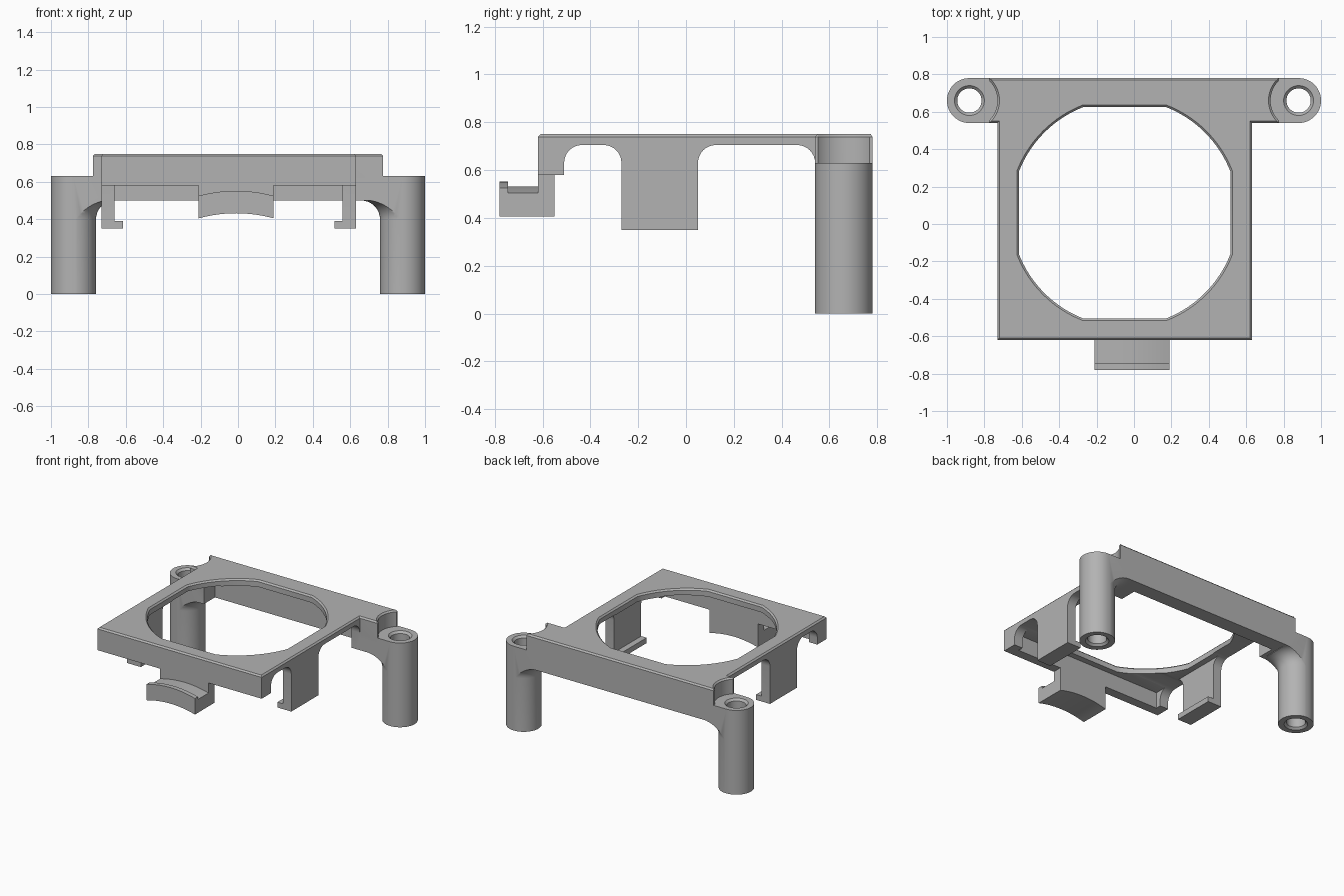
import bpy, bmesh
from math import sin, cos, pi, sqrt, radians
from mathutils import Vector

if "Cube" in bpy.data.objects:
    bpy.data.objects.remove(bpy.data.objects["Cube"])

grey = bpy.data.materials.new("plain grey")
grey.use_nodes = True
COLOUR = (0.45, 0.45, 0.45, 1)
grey.diffuse_color = COLOUR
grey.node_tree.nodes["Principled BSDF"].inputs["Base Color"].default_value = COLOUR

CX, CY = -0.05, 0.06          # centre of the square frame
POST_X, POST_Y, POST_R = 0.88, 0.66, 0.12
SEGS = 48


def finish(bm, name):
    bmesh.ops.recalc_face_normals(bm, faces=bm.faces)
    mesh = bpy.data.meshes.new(name)
    bm.to_mesh(mesh)
    bm.free()
    mesh.materials.append(grey)
    ob = bpy.data.objects.new(name, mesh)
    bpy.context.scene.collection.objects.link(ob)
    return ob


def prism(name, outline, axis, a, b):
    """Extrude a 2D outline along an axis from a to b."""
    place = {"x": lambda u, v: (a, u, v), "y": lambda u, v: (u, a, v),
             "z": lambda u, v: (u, v, a)}[axis]
    bm = bmesh.new()
    face = bm.faces.new([bm.verts.new(place(u, v)) for u, v in outline])
    ext = bmesh.ops.extrude_face_region(bm, geom=[face])
    step = Vector([b - a if k == axis else 0 for k in "xyz"])
    bmesh.ops.translate(bm, vec=step,
                        verts=[g for g in ext["geom"] if isinstance(g, bmesh.types.BMVert)])
    return finish(bm, name)


def box(name, x0, x1, y0, y1, z0, z1):
    return prism(name, [(x0, y0), (x1, y0), (x1, y1), (x0, y1)], "z", z0, z1)


def lathe(name, profile, x, y):
    """Stack rings of (radius, height) around a vertical axis."""
    bm = bmesh.new()
    rings = [[bm.verts.new((x + r * cos(2 * pi * i / SEGS), y + r * sin(2 * pi * i / SEGS), z))
              for i in range(SEGS)] for r, z in profile]
    for low, high in zip(rings, rings[1:]):
        for i in range(SEGS):
            j = (i + 1) % SEGS
            bm.faces.new((low[i], low[j], high[j], high[i]))
    bm.faces.new(rings[0])
    bm.faces.new(rings[-1])
    return finish(bm, name)


def combine(target, other, operation):
    mod = target.modifiers.new("combine", "BOOLEAN")
    mod.operation, mod.solver, mod.object = operation, "EXACT", other
    bpy.context.view_layer.objects.active = target
    bpy.ops.object.modifier_apply(modifier=mod.name)
    bpy.data.objects.remove(other)


def arch(y0, y1, top=0.705, r=0.075, n=8):
    """Opening with rounded upper corners, from y0 to y1."""
    turn = [pi / 2 * i / n for i in range(n + 1)]
    left = [(y0 + r - r * cos(t), top - r + r * sin(t)) for t in turn]
    return left + [(y0 + y1 - y, z) for y, z in reversed(left)]


# Frame: side profile with arches and clip legs, hollowed from below
side = [(-0.62, 0.75), (-0.62, 0.58), (-0.51, 0.58)] + arch(-0.51, -0.27)
side += [(-0.27, 0.35), (0.05, 0.35)] + arch(0.05, 0.54)
side += [(0.54, 0.5), (0.78, 0.5), (0.78, 0.75)]
frame = prism("frame", side, "x", CX - 0.68, CX + 0.68)
combine(frame, box("shelf", -0.775, 0.775, 0.54, 0.78, 0.6, 0.75), "UNION")
combine(frame, box("pocket", CX - 0.61, CX + 0.61, CY - 0.61, CY + 0.61, 0.2, 0.7), "DIFFERENCE")

# Round opening with four flats
FLAT, RADIUS = 0.565, 0.607
half = sqrt(RADIUS ** 2 - FLAT ** 2)
start = math_start = pi / 2 - pi / 2 + 0.0
from math import atan2
start = atan2(half, FLAT)
opening = []
for q in range(4):
    for i in range(17):
        t = q * pi / 2 + start + (pi / 2 - 2 * start) * i / 16
        opening.append((CX + RADIUS * cos(t), CY + RADIUS * sin(t)))
combine(frame, prism("opening", opening, "z", 0.6, 0.85), "DIFFERENCE")

# Round clearance around each post top
for s in (-1, 1):
    combine(frame, lathe("notch", [(0.15, 0.63), (0.15, 0.85)], s * POST_X, POST_Y), "DIFFERENCE")

# Small chamfer around the top face
bm = bmesh.new()
bm.from_mesh(frame.data)
bmesh.ops.remove_doubles(bm, verts=bm.verts, dist=0.0001)
bmesh.ops.dissolve_limit(bm, angle_limit=radians(1), verts=bm.verts, edges=bm.edges)
bm.normal_update()
rim = [e for e in bm.edges if len(e.link_faces) == 2
       and all(abs(v.co.z - 0.75) < 0.001 for v in e.verts)
       and sum(f.normal.z > 0.9 for f in e.link_faces) == 1]
bmesh.ops.bevel(bm, geom=rim, offset=0.011, segments=1, affect="EDGES")
bm.to_mesh(frame.data)
bm.free()

# Posts with a flared underside joining the back bar, bored through
flare = [(0.121 + 0.1 * (1 - cos(t)), 0.4 + 0.1 * sin(t))
         for t in [pi / 2 * i / 10 for i in range(11)]]
for s in (-1, 1):
    inner = 0.59 if s > 0 else 0.69
    ear = [(s * inner, POST_Y - POST_R)]
    ear += [(s * (POST_X + POST_R * cos(t)), POST_Y + POST_R * sin(t))
            for t in [-pi / 2 + pi * i / 24 for i in range(25)]]
    ear.append((s * inner, POST_Y + POST_R))
    post = prism("post", ear, "z", 0, 0.63)
    combine(post, lathe("flare", [(0.121, -0.1)] + flare + [(0.6, 0.5), (0.6, 0.8)],
                        s * POST_X, POST_Y), "INTERSECT")
    combine(frame, post, "UNION")
    combine(frame, lathe("bore", [(0.09, -0.01), (0.065, 0.015), (0.065, 0.615), (0.09, 0.64)],
                         s * POST_X, POST_Y), "DIFFERENCE")

# Inward feet on the clip legs
for s in (-1, 1):
    xs = sorted((CX + s * 0.565, CX + s * 0.66))
    combine(frame, box("clip_foot", *xs, -0.27, 0.05, 0.35, 0.39), "UNION")


# Arched front tongue: stem, tray and raised lip
def bow(edge, rise=0.027, n=16):
    return [(-0.01 + 0.2 * u, edge + rise * (1 - u * u))
            for u in [-1 + 2 * i / n for i in range(n + 1)]]


under = bow(0.405)
tongue = prism("tongue", under + [(0.19, 0.62), (-0.21, 0.62)], "y", -0.62, -0.55)
tray = prism("tray", under + bow(0.505)[::-1], "y", -0.78, -0.6)
lip = prism("lip", bow(0.46) + bow(0.525)[::-1], "y", -0.78, -0.745)
combine(tray, lip, "UNION")
combine(tongue, tray, "UNION")
combine(frame, tongue, "UNION")

# Smooth the round surfaces, keep the edges sharp
bpy.ops.object.select_all(action="DESELECT")
frame.select_set(True)
bpy.context.view_layer.objects.active = frame
bpy.ops.object.shade_smooth_by_angle(angle=radians(30))
